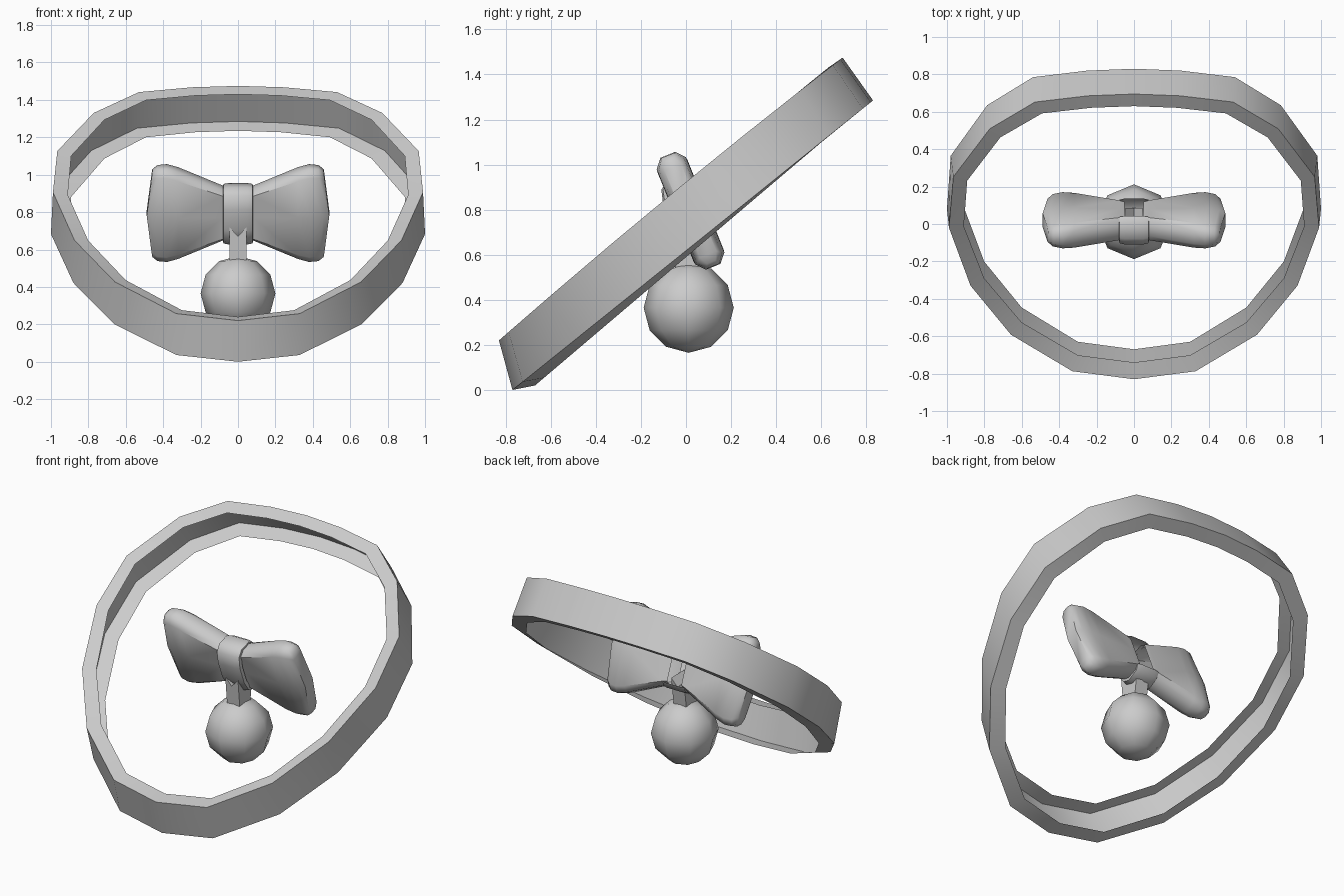
import bpy, bmesh, math
from mathutils import Matrix, Vector

if "Cube" in bpy.data.objects:
    bpy.data.objects.remove(bpy.data.objects["Cube"])


def make_object(name, verts, faces, angle=35):
    mesh = bpy.data.meshes.new(name)
    bm = bmesh.new()
    vs = [bm.verts.new(v) for v in verts]
    for f in faces:
        bm.faces.new([vs[i] for i in f])
    bmesh.ops.recalc_face_normals(bm, faces=bm.faces)
    bm.to_mesh(mesh)
    bm.free()
    ob = bpy.data.objects.new(name, mesh)
    bpy.context.collection.objects.link(ob)
    smooth(ob, angle)
    return ob


def smooth(ob, angle):
    bpy.ops.object.select_all(action='DESELECT')
    ob.select_set(True)
    bpy.context.view_layer.objects.active = ob
    bpy.ops.object.shade_smooth_by_angle(angle=math.radians(angle))


def bridge(rows, count, closed_rows=False, closed_loop=True):
    """Quads between successive rows of `count` vertices."""
    faces = []
    for r in range(rows if closed_rows else rows - 1):
        a, b = r * count, ((r + 1) % rows) * count
        for i in range(count if closed_loop else count - 1):
            j = (i + 1) % count
            faces.append((a + i, a + j, b + j, b + i))
    return faces


# Collar: half outline of the lower outer edge (x, y), swept with a
# channel section (open on the inside) that changes from front to back
half = [(0, -.77), (.33, -.725), (.66, -.52), (.88, -.245), (1, .08),
        (.98, .365), (.785, .635), (.54, .785), (.25, .82), (0, .83)]
outline = half + [(-x, y) for x, y in half[-2:0:-1]]
front_section = [(.91, .10, .02), (1, 0, 0), (1, -.06, .22), (.91, .03, .24)]
back_section = [(.91, -.07, -.05), (1, 0, 0), (.98, -.135, .19), (.91, -.20, .145)]
verts = []
for x, y in outline:
    z = (y + .77) * .803
    t = z / 1.285
    bulge = .08 * t * (1 - t)          # band is slightly taller at the sides
    for f, b in zip(front_section, back_section):
        s, dy, dz = (p + (q - p) * t for p, q in zip(f, b))
        verts.append((x * s, y + dy, z + dz + (bulge if dz > .1 else 0)))
make_object("collar", verts,
            bridge(len(outline), 4, closed_rows=True, closed_loop=False), 30)

# Bow parts share one backward-leaning frame
lean = Matrix.Translation((0, .02, .795)) @ Matrix.Rotation(math.radians(22), 4, 'X')

# Bow lobes: rounded sections (x, half height, half depth, end bulge)
sections = [(.05, .135, .06, 0), (.08, .145, .065, 0), (.32, .25, .072, 0),
            (.38, .268, .07, .01), (.43, .265, .06, .025), (.458, .245, .04, .03)]
shape = [(1, 0), (1, .85), (.5, 1), (-.5, 1), (-1, .85),
         (-1, 0), (-1, -.85), (-.5, -1), (.5, -1), (1, -.85)]
for side, label in ((-1, "left"), (1, "right")):
    verts = [lean @ Vector((side * (x + k * (1 - abs(v))), d * u, h * v))
             for x, h, d, k in sections for u, v in shape]
    n = len(shape)
    faces = bridge(len(sections), n)
    e = (len(sections) - 1) * n
    faces += [(e + 5, e, e + 1, e + 4), (e + 4, e + 1, e + 2, e + 3),
              (e, e + 5, e + 6, e + 9), (e + 9, e + 6, e + 7, e + 8)]
    make_object("bow_lobe_" + label, verts, faces, 50)

# Knot: band wrapped round the middle, open at the back
wrap = [(.075, .125), (.045, .155), (-.04, .165), (-.085, .135), (-.105, .06)]
wrap += [(d, -v) for d, v in reversed(wrap)]
rows = ((-.08, .7), (-.078, .92), (-.05, 1), (.05, 1), (.078, .92), (.08, .7))
verts = [lean @ Vector((x, d * s, v * (s + 2) / 3)) for x, s in rows for d, v in wrap]
make_object("bow_knot", verts, bridge(len(rows), len(wrap), closed_loop=False), 50)

# Hanger: notched tab between knot and bell
tab = [(-.045, .5), (.045, .5), (.045, .72), (0, .67), (-.045, .72)]
verts = [(x, y, z) for y in (-.065, .085) for x, z in tab]
for i, (x, y, z) in enumerate(verts):
    if z < .6:
        verts[i] = (x, y * .65, z)
make_object("hanger", verts, bridge(2, 5) + [(0, 1, 2, 3, 4), (5, 6, 7, 8, 9)], 30)

# Bell
bpy.ops.mesh.primitive_uv_sphere_add(segments=8, ring_count=6, radius=.2,
                                     location=(0, .012, .365))
bell = bpy.context.object
bell.name = "bell"
smooth(bell, 60)
